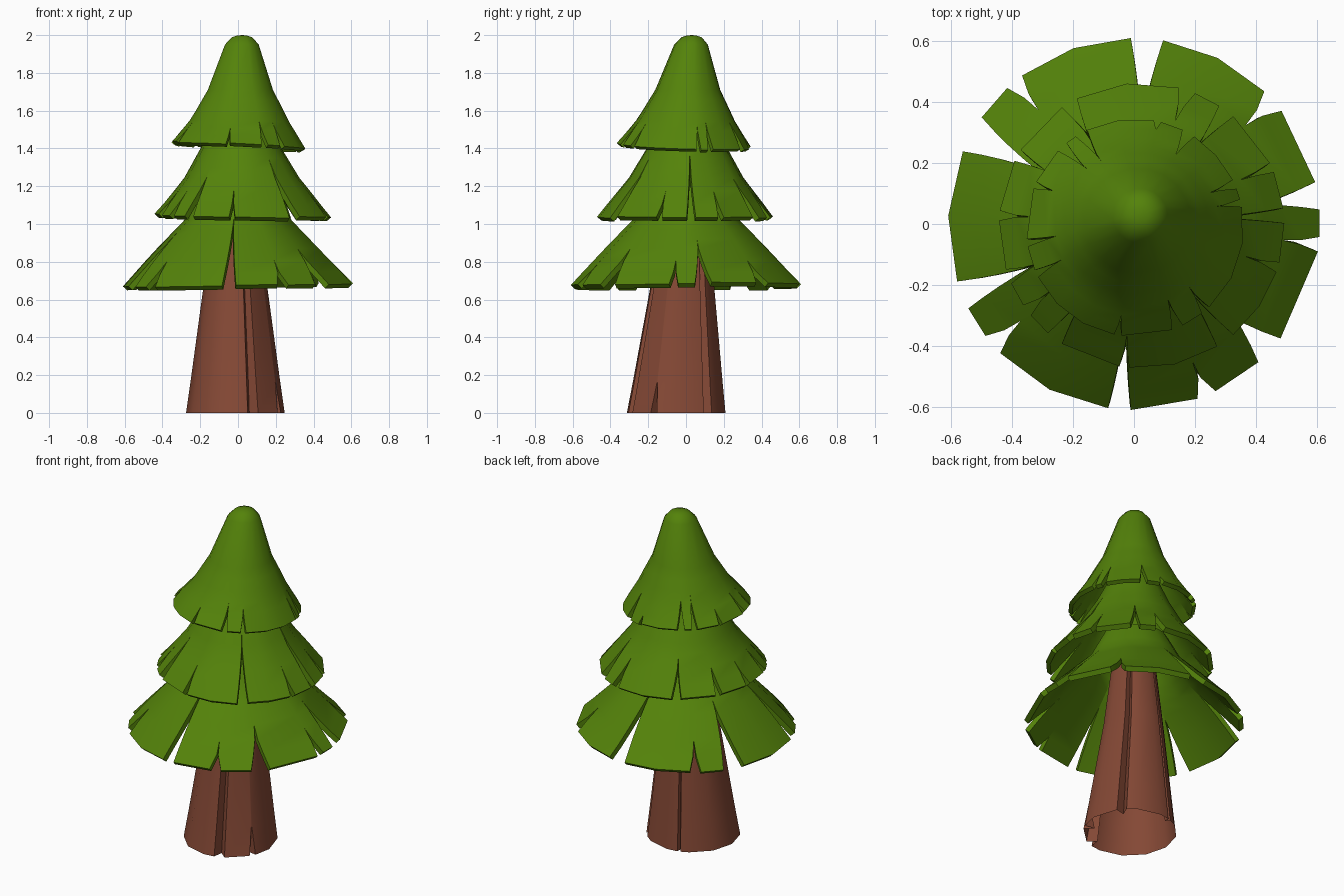
import bpy, math, random

if "Cube" in bpy.data.objects:
    bpy.data.objects.remove(bpy.data.objects["Cube"])
random.seed(4)


def material(name, col):
    m = bpy.data.materials.new(name)
    m.diffuse_color = (*col, 1)
    m.use_nodes = True
    m.node_tree.nodes["Principled BSDF"].inputs["Base Color"].default_value = m.diffuse_color
    return m


green = material("leaf green", (0.088, 0.225, 0.003))
brown = material("bark brown", (0.235, 0.066, 0.036))


def make_object(name, verts, faces, mat, thickness=0.0):
    me = bpy.data.meshes.new(name)
    me.from_pydata(verts, [], faces)
    ob = bpy.data.objects.new(name, me)
    bpy.context.collection.objects.link(ob)
    me.materials.append(mat)
    bpy.ops.object.select_all(action='DESELECT')
    ob.select_set(True)
    bpy.context.view_layer.objects.active = ob
    # close the seams between neighbouring petals above each notch
    bpy.ops.object.mode_set(mode='EDIT')
    bpy.ops.mesh.select_all(action='SELECT')
    bpy.ops.mesh.remove_doubles(threshold=0.0005)
    bpy.ops.object.mode_set(mode='OBJECT')
    if thickness:
        s = ob.modifiers.new("thickness", 'SOLIDIFY')
        s.thickness = thickness
        s.offset = -1
        bpy.ops.object.modifier_apply(modifier="thickness")
    bpy.ops.object.shade_smooth_by_angle(angle=math.radians(42))
    return ob


def tier(name, profile, notches, low, high, tilt, thickness, step=20):
    """Skirt of petals. profile: (radius, z) from rim up; notches: (start, end,
    inner radius) in degrees; low/high: axis offsets; tilt: rim slope in x, y."""
    rows = []
    for (r0, z0), (r1, z1) in zip(profile, profile[1:]):
        n = 3 if r0 > 0.2 else 1
        rows += [(r0 + (r1 - r0) * i / n, z0 + (z1 - z0) * i / n) for i in range(n)]
    rows.append(profile[-1])
    rim, zb, zt = rows[0][0], rows[0][1], rows[-1][1]
    notches = sorted(notches)
    verts, faces = [], []
    for k, left in enumerate(notches):
        right = notches[(k + 1) % len(notches)]
        wrap = 360 if k == len(notches) - 1 else 0
        cols = max(1, round((right[0] + wrap - left[1]) / step))
        lift = random.uniform(-0.006, 0.006)
        base = len(verts)
        for r, z in rows:
            def edge(n, side):
                mid, half = (n[0] + n[1]) / 2, (n[1] - n[0]) / 2
                return mid + side * half * max(0, (r - n[2]) / (rim - n[2]))
            a0, a1 = edge(left, 1), edge(right, -1) + wrap
            t = (z - zb) / (zt - zb)
            cx, cy = (low[i] + (high[i] - low[i]) * t for i in (0, 1))
            flare = max(0, 1 - t / 0.3)
            for c in range(cols + 1):
                a = math.radians(a0 + (a1 - a0) * c / cols)
                x, y = r * math.cos(a), r * math.sin(a)
                # neighbours must agree above the rim, so only the tip lifts
                tip = lift if r > rim - 0.01 else 0
                dz = tip + (tilt[0] * x + tilt[1] * y) * flare
                verts.append((cx + x, cy + y, z + dz))
        w = cols + 1
        for j in range(len(rows) - 1):
            for c in range(cols):
                p = base + j * w + c
                faces.append((p, p + 1, p + w + 1, p + w))
    return make_object(name, verts, faces, green, thickness)


# Foliage skirts, bottom to top
tier("lower_foliage",
     [(0.61, 0.678), (0.43, 0.87), (0.285, 1.02), (0.19, 1.2)],
     [(-162, -153, 0.36), (-143, -136, 0.52), (-98, -91, 0.28), (-70, -64, 0.54),
      (-48, -38, 0.46), (-8.5, -4, 0.52), (4.5, 13, 0.42), (37.5, 45.5, 0.52),
      (81, 91, 0.30), (127, 133, 0.52), (145, 157, 0.36)],
     (0, 0), (0.0, 0.0), (0.015, 0.0), 0.03)
tier("middle_foliage",
     [(0.468, 1.04), (0.305, 1.245), (0.215, 1.4), (0.14, 1.56)],
     [(-162, -156, 0.38), (-146, -141, 0.40), (-131, -124, 0.30), (-99, -95, 0.39),
      (-58, -50, 0.26), (-19, -15, 0.40), (1, 7, 0.22), (22, 26, 0.38), (50, 57, 0.32),
      (68, 75, 0.38), (117, 124, 0.34), (148, 153, 0.36), (174, 178, 0.40)],
     (0.025, -0.005), (0.012, 0.01), (-0.02, 0.0), 0.03)
tier("top_foliage",
     [(0.357, 1.415), (0.265, 1.545), (0.174, 1.71), (0.09, 1.95), (0.055, 1.988),
      (0.025, 1.998), (0.0, 2.0)],
     [(-174, -170, 0.27), (-157, -153, 0.29), (-101, -97, 0.31), (-70, -64, 0.28),
      (-52, -47, 0.29), (11, 15, 0.29), (21, 26, 0.28), (57, 64, 0.27),
      (76, 80, 0.33), (116, 123, 0.26), (129, 135, 0.26), (155, 159, 0.31)],
     (0.003, -0.012), (0.022, 0.03), (-0.05, -0.03), 0.025)

# Trunk: open tapered tube with bark grooves
# (angle, half width, half width above, depth, depth above)
grooves = [(-69, 6.5, 6.5, 0.055, 0.05), (-27, 4, 0.5, 0.06, 0.0),
           (40, 6, 6, 0.055, 0.05), (107, 2, 2, 0.03, 0.02)]
levels = [(0.0, 0.261, -0.014, -0.052, 0), (0.16, 0.238, -0.014, -0.044, 1),
          (0.66, 0.17, -0.014, -0.02, 1), (1.2, 0.105, 0.0, 0.0, 1)]
ring = [(a, a, 0, 0) for a in range(-180, 180, 30)
        if all(abs(a - g[0]) > g[1] + 6 for g in grooves)]
for a, w, v, d, u in grooves:
    ring += [(a - w, a - v, 0, 0), (a, a, d, u), (a + w, a + v, 0, 0)]
ring.sort()
verts, faces, n = [], [], len(ring)
for z, r, cx, cy, upper in levels:
    for a_low, a_up, d, u in ring:
        a = math.radians(a_up if upper else a_low)
        rr = r - (u if upper else d) * r / 0.261
        verts.append((cx + rr * math.cos(a), cy + rr * math.sin(a), z))
for j in range(len(levels) - 1):
    for i in range(n):
        k = (i + 1) % n
        faces.append((j * n + i, j * n + k, (j + 1) * n + k, (j + 1) * n + i))
make_object("trunk", verts, faces, brown)
